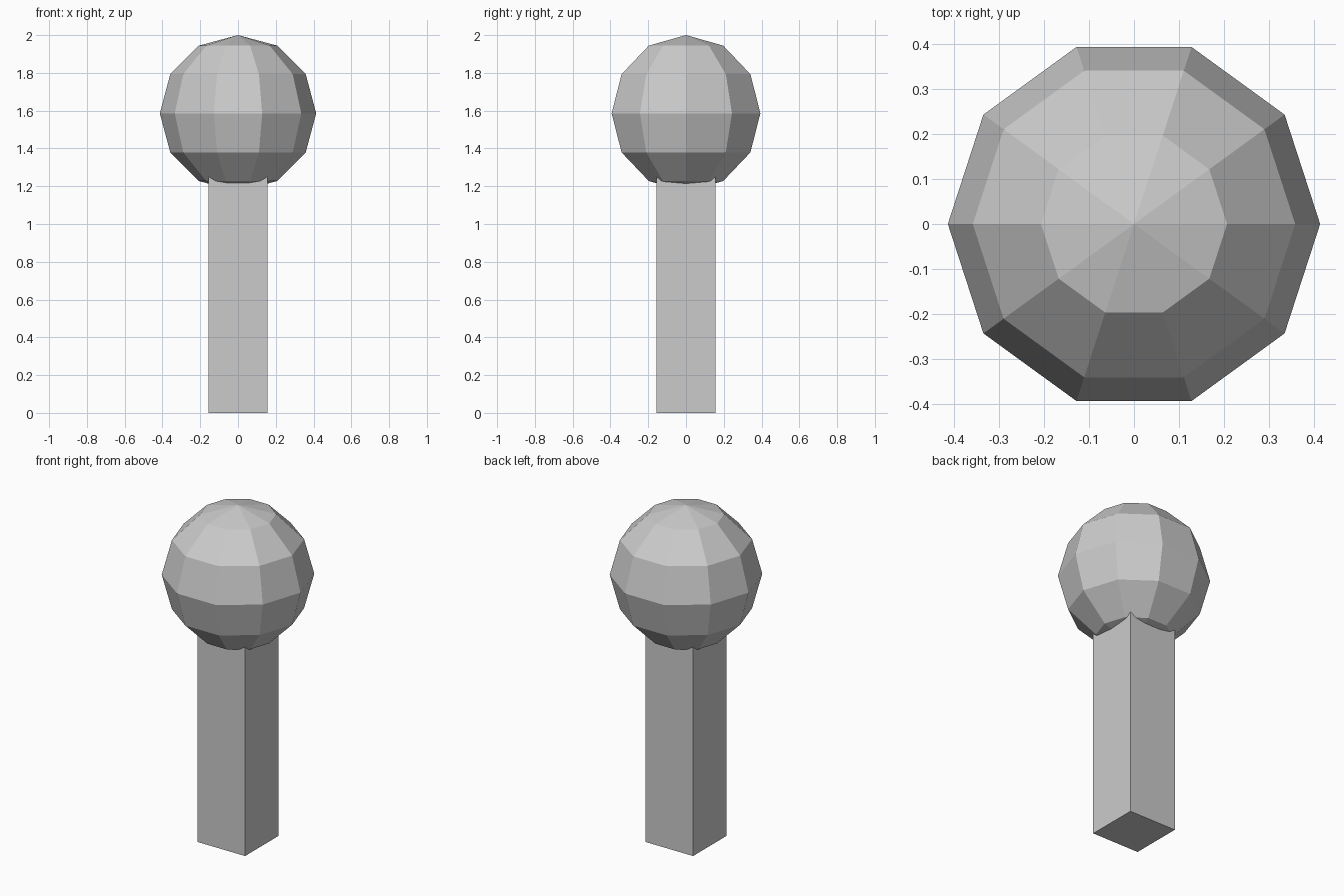
import bpy, bmesh, math

if "Cube" in bpy.data.objects:
    bpy.data.objects.remove(bpy.data.objects["Cube"])

grey = bpy.data.materials.new("light grey")
grey.diffuse_color = (0.6, 0.6, 0.6, 1)
grey.use_nodes = True
grey.node_tree.nodes["Principled BSDF"].inputs["Base Color"].default_value = grey.diffuse_color


def finish(name, bm):
    bmesh.ops.recalc_face_normals(bm, faces=bm.faces)
    mesh = bpy.data.meshes.new(name)
    bm.to_mesh(mesh)
    bm.free()
    mesh.materials.append(grey)
    obj = bpy.data.objects.new(name, mesh)
    bpy.context.collection.objects.link(obj)
    return obj


# Square post, its top buried in the ball
WIDTH, TOP = 0.314, 1.45
bm = bmesh.new()
bmesh.ops.create_cube(bm, size=1)
for v in bm.verts:
    v.co = (v.co.x * WIDTH, v.co.y * WIDTH, (v.co.z + 0.5) * TOP)
finish("post", bm)

# Faceted ball: half-circle profile spun in ten segments, corners on the x axis
RADIUS, SEGMENTS, RINGS = 0.414, 10, 6
CENTRE = 2 - RADIUS
bm = bmesh.new()
profile = []
for i in range(RINGS + 1):
    a = math.pi * i / RINGS
    profile.append(bm.verts.new((RADIUS * math.sin(a), 0, CENTRE + RADIUS * math.cos(a))))
edges = [bm.edges.new(pair) for pair in zip(profile, profile[1:])]
bmesh.ops.spin(bm, geom=profile + edges, cent=(0, 0, 0), axis=(0, 0, 1),
               angle=math.tau, steps=SEGMENTS)
bmesh.ops.remove_doubles(bm, verts=bm.verts, dist=0.0001)
finish("ball", bm)
